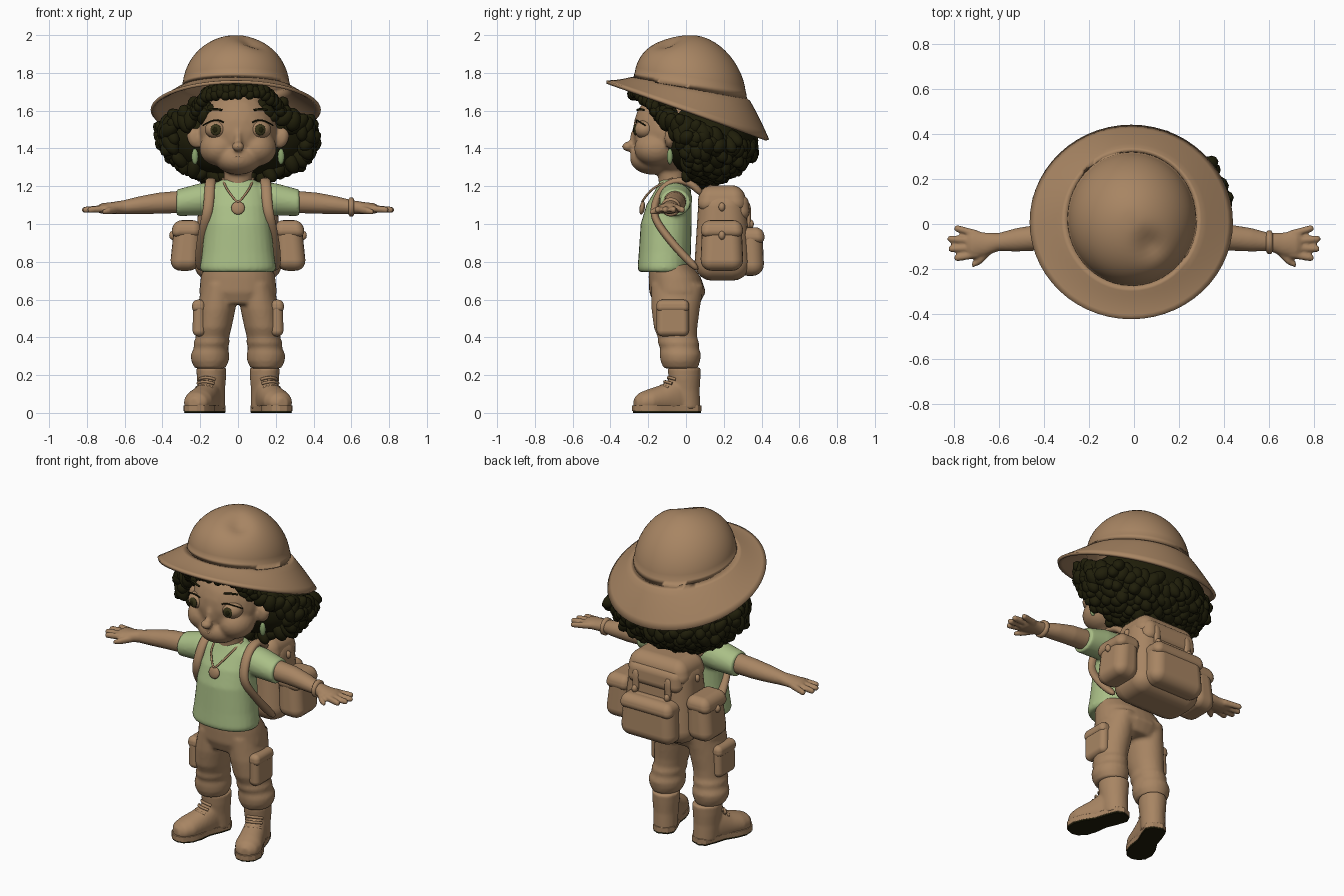
import bpy, bmesh, math, random
from math import sin, cos, pi, radians
from mathutils import Vector, Matrix

random.seed(4)
if "Cube" in bpy.data.objects:
    bpy.data.objects.remove(bpy.data.objects["Cube"])


def material(name, rgb):
    m = bpy.data.materials.new(name)
    m.use_nodes = True
    m.diffuse_color = (*rgb, 1)
    bsdf = m.node_tree.nodes["Principled BSDF"]
    bsdf.inputs["Base Color"].default_value = (*rgb, 1)
    bsdf.inputs["Roughness"].default_value = 0.8
    return m


TAN = material("warm_tan", (0.39, 0.235, 0.125))
GREEN = material("soft_green", (0.40, 0.52, 0.24))
LEAF = material("leaf_green", (0.25, 0.36, 0.15))
DARK = material("dark_hair", (0.014, 0.013, 0.003))
IRIS = material("olive_iris", (0.04, 0.035, 0.01))


def build(name, bm, mat, mirror=False, voxel=0, smooth=4, bevel=0, subsurf=0):
    """Turn a bmesh into a smooth object with the wanted modifiers."""
    bmesh.ops.recalc_face_normals(bm, faces=bm.faces)
    me = bpy.data.meshes.new(name)
    bm.to_mesh(me)
    bm.free()
    me.materials.append(mat)
    me.polygons.foreach_set("use_smooth", [True] * len(me.polygons))
    ob = bpy.data.objects.new(name, me)
    bpy.context.collection.objects.link(ob)
    if bevel:
        b = ob.modifiers.new("round", "BEVEL")
        b.width, b.segments, b.harden_normals = bevel, 5, True
    if subsurf:
        s = ob.modifiers.new("subdivide", "SUBSURF")
        s.levels = s.render_levels = subsurf
    if voxel:
        r = ob.modifiers.new("blend", "REMESH")
        r.mode, r.voxel_size, r.use_smooth_shade = "VOXEL", voxel, True
        s = ob.modifiers.new("relax", "SMOOTH")
        s.factor, s.iterations = 0.5, smooth
    if mirror:
        ob.modifiers.new("mirror", "MIRROR")
    return ob


def ball(bm, loc, size, rot=None, sub=3):
    mat = Matrix.Translation(loc) @ (rot or Matrix()) @ Matrix.Diagonal((*size, 1))
    bmesh.ops.create_icosphere(bm, subdivisions=sub, radius=1, matrix=mat)


def skin(bm, loops):
    """Bridge a stack of vertex loops and cap both ends."""
    for a, b in zip(loops, loops[1:]):
        for i in range(len(a)):
            bm.faces.new((a[i], a[i - 1], b[i - 1], b[i]))
    bm.faces.new(loops[0])
    bm.faces.new(loops[-1])


def loft(bm, axis, rings, power=1.0, n=28):
    """Skin ellipses (centre x, y, z, two radii) stacked along an axis."""
    u, v = [i for i in range(3) if i != axis]
    loops = []
    for x, y, z, ru, rv in rings:
        loop = []
        for i in range(n):
            c, s = cos(2 * pi * i / n), sin(2 * pi * i / n)
            p = [x, y, z]
            p[u] += ru * math.copysign(abs(c) ** power, c)
            p[v] += rv * math.copysign(abs(s) ** power, s)
            loop.append(bm.verts.new(p))
        loops.append(loop)
    skin(bm, loops)


def box(name, loc, size, bevel, taper=(1, 1), mirror=False, lean=0):
    """Rounded box, narrower at the top, optionally leaning sideways."""
    bm = bmesh.new()
    for w in bmesh.ops.create_cube(bm, size=1)["verts"]:
        if w.co.z > 0:
            w.co.x *= taper[0]
            w.co.y *= taper[1]
        w.co = Vector(loc) + w.co * Vector(size)
        w.co.x -= lean * (w.co.z - loc[2])
    build(name, bm, TAN, mirror, bevel=bevel)


def strap(name, pts, width, thick):
    """Mirrored flat band following a path seen from the side."""
    bm, rows = bmesh.new(), []
    for i, p in enumerate(pts):
        d = Vector(pts[min(i + 1, len(pts) - 1)]) - Vector(pts[max(i - 1, 0)])
        nrm = Vector((0, -d.z, d.y)).normalized() * thick / 2
        side = Vector((width / 2, 0, 0))
        c = Vector(p)
        rows.append([bm.verts.new(q) for q in (c - side - nrm, c + side - nrm, c + side + nrm, c - side + nrm)])
    skin(bm, rows)
    build(name, bm, TAN, True, subsurf=2)


def tube(name, pts, r, mat, mirror=False):
    cu = bpy.data.curves.new(name, "CURVE")
    cu.dimensions, cu.bevel_depth, cu.bevel_resolution, cu.use_fill_caps = "3D", r, 2, True
    sp = cu.splines.new("NURBS")
    sp.points.add(len(pts) - 1)
    for q, p in zip(sp.points, pts):
        q.co = (*p, 1)
    sp.use_endpoint_u, sp.order_u = True, 3
    cu.materials.append(mat)
    ob = bpy.data.objects.new(name, cu)
    bpy.context.collection.objects.link(ob)
    if mirror:
        ob.modifiers.new("mirror", "MIRROR")


# Hat: pinched crown with a band and a brim that droops to the back
bm, loops, N = bmesh.new(), [], 56
steps = [("dome", k / 14) for k in range(1, 14)] + [("band", 1), ("band", 1.025)] + [("brim", k / 7) for k in range(8)]
for kind, t in steps:
    loop = []
    for i in range(N):
        c, s = cos(2 * pi * i / N), sin(2 * pi * i / N)
        if kind == "brim":
            x, y = -0.012 + (0.282 + 0.163 * t) * c, 0.02 - 0.015 * t + (0.295 + 0.132 * t) * s
            z = (1 - t ** 1.1) * (1.725 - 0.17 * y) + t ** 1.1 * (1.6 - 0.36 * y)
        else:
            k = sin(t * pi / 2) if kind == "dome" else t
            x, y = -0.01 + 0.275 * k * c, 0.022 + 0.287 * k * s
            z = 1.722 - 0.17 * y * k + 0.27 * cos(t * pi / 2) if kind == "dome" else 1.75 - 0.17 * y - (t - 1)
            z -= 0.035 * math.exp(-((x - 0.07) ** 2 + (y + 0.09) ** 2) / 0.004)
        loop.append(bm.verts.new((x, y, z)))
    loops.append(loop)
skin(bm, loops)
bm.faces.ensure_lookup_table()
bmesh.ops.delete(bm, geom=[bm.faces[-1]], context="FACES_ONLY")
sol = build("sun_hat", bm, TAN).modifiers.new("thickness", "SOLIDIFY")
sol.thickness, sol.offset = 0.018, 0

# Head with round cheeks, chin, nose, ears and neck blended together
bm = bmesh.new()
ball(bm, (0, -0.085, 1.49), (0.207, 0.197, 0.225))
ball(bm, (0, -0.175, 1.345), (0.125, 0.122, 0.085))
ball(bm, (0, -0.308, 1.41), (0.034, 0.032, 0.027))
ball(bm, (0, -0.268, 1.45), (0.022, 0.03, 0.06))
loft(bm, 2, [(0, -0.07, 1.15, 0.075, 0.07), (0, -0.08, 1.36, 0.075, 0.075)])
for s in (1, -1):
    ball(bm, (s * 0.1, -0.16, 1.4), (0.105, 0.115, 0.095))
    ball(bm, (s * 0.228, -0.085, 1.455), (0.042, 0.03, 0.058), Matrix.Rotation(s * 0.35, 4, "Y"))
build("head", bm, TAN, voxel=0.01, smooth=8)

# Eyes, lashes, brows, smile
bm = bmesh.new()
ball(bm, (0.114, -0.217, 1.5), (0.062, 0.058, 0.05))
build("eyes", bm, TAN, True)
bm = bmesh.new()
ball(bm, (0.118, -0.268, 1.499), (0.029, 0.011, 0.03), Matrix.Rotation(0.2, 4, "Z"))
build("irises", bm, IRIS, True)
bm = bmesh.new()
ball(bm, (0.119, -0.275, 1.499), (0.015, 0.007, 0.016))
build("pupils", bm, DARK, True)
tube("upper_lashes", [(0.075, -0.262, 1.537), (0.1, -0.266, 1.552), (0.145, -0.255, 1.547), (0.185, -0.215, 1.522)], 0.004, DARK, True)
tube("eyebrows", [(0.085, -0.258, 1.603), (0.12, -0.247, 1.612), (0.155, -0.222, 1.603)], 0.006, DARK, True)
tube("mouth", [(-0.06, -0.268, 1.362), (-0.03, -0.289, 1.352), (0.03, -0.289, 1.352), (0.06, -0.268, 1.362)], 0.006, TAN)
bm = bmesh.new()
ball(bm, (0.228, -0.085, 1.357), (0.018, 0.016, 0.042))
build("earrings", bm, LEAF, True)

# Curly hair: a core covered in twisted curls, plus a fringe below the brim
bm = bmesh.new()
ball(bm, (0, 0.115, 1.45), (0.38, 0.255, 0.215))


def curl(p, r, stretch):
    rot = Matrix.Rotation(random.uniform(-1, 1), 4, "Y") @ Matrix.Rotation(random.uniform(-0.8, 0.8), 4, "X")
    ball(bm, p, (r, r, r * stretch), rot, 2)


for i in range(620):
    h, a = 1 - 2 * (i + 0.5) / 620, i * 2.39996
    w = math.sqrt(1 - h * h) * random.uniform(0.96, 1.03)
    x, y, z = 0.398 * w * cos(a), 0.075 + 0.285 * w * sin(a), 1.475 + 0.235 * h
    if z < 1.555 - 0.4 * y and y > -1.6 * (z - 1.25) ** 2 + 0.01:
        curl((x, y, z), random.uniform(0.03, 0.042), random.uniform(1.3, 1.8))
for i in range(25):
    a = radians(-90 + 7.5 * i)
    for inset, z in ((1, 1.695), (0.98, 1.715), (0.9, 1.735)):
        z += random.uniform(-0.012, 0.008) - 0.03 * sin(a) ** 2 - 0.1 * sin(a) ** 6
        curl((0.24 * inset * sin(a), -0.09 - 0.195 * inset * cos(a), z), 0.027, 1.2)
for s in (1, -1):
    for k in range(5):
        curl((s * (0.235 + 0.01 * k), -0.11 + 0.015 * k, 1.64 - 0.03 * k), 0.032, 1.3)
build("curly_hair", bm, DARK)

# Shirt with short sleeves
bm = bmesh.new()
loft(bm, 2, [(0, -0.117, 0.745, 0.19, 0.13), (0, -0.117, 0.765, 0.202, 0.14), (0, -0.112, 0.85, 0.19, 0.138),
             (0, -0.105, 1.0, 0.175, 0.135), (0, -0.09, 1.1, 0.165, 0.12), (0, -0.068, 1.18, 0.15, 0.095), (0, -0.065, 1.235, 0.09, 0.07)], 0.9)
for s in (1, -1):
    loft(bm, 0, [(s * 0.08, -0.055, 1.14, 0.085, 0.085), (s * 0.2, -0.055, 1.13, 0.088, 0.086), (s * 0.325, -0.058, 1.112, 0.08, 0.07)])
build("shirt", bm, GREEN, voxel=0.01)

# Arms and hands
bm = bmesh.new()
loft(bm, 0, [(0.26, -0.058, 1.12, 0.06, 0.06), (0.42, -0.06, 1.11, 0.058, 0.056), (0.52, -0.07, 1.1, 0.052, 0.047),
             (0.6, -0.08, 1.09, 0.04, 0.037), (0.66, -0.09, 1.085, 0.052, 0.032), (0.72, -0.09, 1.082, 0.062, 0.028), (0.74, -0.09, 1.08, 0.05, 0.02)])
for y0, y1, x1 in ((-0.047, -0.02, 0.797), (-0.076, -0.066, 0.826), (-0.105, -0.11, 0.822), (-0.133, -0.15, 0.797)):
    loft(bm, 0, [(0.69, y0, 1.083, 0.018, 0.02), (x1 - 0.012, y1, 1.075, 0.016, 0.017), (x1, y1, 1.075, 0.009, 0.009)], n=12)
loft(bm, 0, [(0.63, -0.105, 1.08, 0.025, 0.022), (0.68, -0.155, 1.07, 0.024, 0.02), (0.718, -0.182, 1.063, 0.013, 0.013)], n=12)
build("arms", bm, TAN, True, voxel=0.007, smooth=3)
bm = bmesh.new()
loft(bm, 0, [(0.585, -0.08, 1.09, 0.04, 0.04), (0.592, -0.08, 1.09, 0.052, 0.05), (0.608, -0.081, 1.09, 0.052, 0.05), (0.615, -0.081, 1.09, 0.04, 0.04)])
build("left_bracelet", bm, TAN)

# Necklace with a flat pendant
tube("necklace", [(-0.08, -0.07, 1.24), (-0.07, -0.165, 1.2), (-0.03, -0.215, 1.145), (0, -0.237, 1.11),
                  (0.03, -0.215, 1.145), (0.07, -0.165, 1.2), (0.08, -0.07, 1.24)], 0.006, TAN)
bm = bmesh.new()
ball(bm, (0, -0.232, 1.085), (0.036, 0.014, 0.036), Matrix.Rotation(-0.15, 4, "X"))
build("pendant", bm, TAN)

# Trousers with creased knees and gathered cuffs
bm = bmesh.new()
loft(bm, 2, [(0, -0.085, 0.79, 0.18, 0.11), (0, -0.06, 0.72, 0.197, 0.138), (0, -0.045, 0.64, 0.206, 0.15), (0, -0.05, 0.575, 0.16, 0.12)], 0.9)
for s in (1, -1):
    loft(bm, 2, [(s * x, y, z, rx, ry) for x, y, z, rx, ry in (
        (0.1, -0.045, 0.68, 0.09, 0.14), (0.115, -0.055, 0.55, 0.102, 0.128), (0.13, -0.055, 0.45, 0.096, 0.115),
        (0.135, -0.045, 0.4, 0.088, 0.104), (0.14, -0.04, 0.37, 0.096, 0.11), (0.143, -0.035, 0.345, 0.09, 0.102),
        (0.148, -0.03, 0.31, 0.102, 0.11), (0.148, -0.03, 0.275, 0.1, 0.105), (0.148, -0.028, 0.235, 0.08, 0.09))])
build("trousers", bm, TAN, voxel=0.011, smooth=3)
box("cargo_pockets", (0.206, -0.07, 0.495), (0.07, 0.17, 0.18), 0.034, (0.9, 1), True)
box("cargo_pocket_flaps", (0.208, -0.07, 0.567), (0.076, 0.178, 0.065), 0.028, (0.85, 0.95), True)

# Boots turned outward, with welts, laces and dark soles
TURN = Matrix.Translation((0.138, 0, 0)) @ Matrix.Rotation(radians(20), 4, "Z")
bm = bmesh.new()
loft(bm, 2, [(0, 0.005, 0.02, 0.068, 0.072), (0, -0.005, 0.12, 0.07, 0.078), (0, -0.008, 0.18, 0.076, 0.085), (0, -0.01, 0.24, 0.078, 0.09)])
loft(bm, 1, [(0, 0.05, 0.07, 0.05, 0.07), (0, -0.06, 0.08, 0.065, 0.11), (0, -0.14, 0.068, 0.072, 0.08),
             (0, -0.21, 0.06, 0.078, 0.066), (0, -0.26, 0.055, 0.064, 0.052), (0, -0.288, 0.05, 0.03, 0.03)])
for w in bm.verts:
    w.co.z = max(w.co.z, 0.02)
bm.transform(TURN)
build("boots", bm, TAN, True, voxel=0.009)


def sole(name, grow, z0, z1, mat):
    bm = bmesh.new()
    half = [(0.03, 0.075), (0.06, 0.045), (0.062, -0.02), (0.058, -0.09), (0.074, -0.16), (0.076, -0.22), (0.055, -0.27), (0.02, -0.292)]
    outline = half + [(-x, y) for x, y in reversed(half)]
    skin(bm, [[bm.verts.new((x * grow, y * grow, z)) for x, y in outline] for z in (z0, z1)])
    bm.transform(TURN)
    build(name, bm, mat, True, bevel=0.003)


sole("boot_soles", 1.0, 0, 0.011, DARK)
sole("boot_welts", 1.02, 0.009, 0.04, TAN)
for k in range(4):
    y, z = -0.145 + 0.02 * k, 0.145 + 0.022 * k
    tube(f"boot_lace_{k + 1}", [TURN @ Vector(p) for p in ((-0.045, y + 0.03, z - 0.012), (0, y - 0.014, z + 0.008), (0.045, y + 0.03, z - 0.012))], 0.008, TAN, True)

# Backpack: soft body, lid, pockets with flaps, buckles and straps
box("backpack_body", (0, 0.192, 0.945), (0.48, 0.305, 0.49), 0.1, (0.84, 0.8))
box("backpack_lid", (0, 0.19, 1.135), (0.42, 0.275, 0.14), 0.06, (0.85, 0.82))
box("lid_flap", (0, 0.265, 1.09), (0.37, 0.15, 0.14), 0.05, (0.95, 0.85))
box("back_pocket", (0, 0.34, 0.855), (0.37, 0.15, 0.26), 0.065, (0.92, 0.85))
box("back_pocket_flap", (0, 0.345, 0.94), (0.36, 0.155, 0.085), 0.04, (0.93, 0.8))
box("side_pockets", (0.272, 0.19, 0.885), (0.16, 0.23, 0.265), 0.06, (0.92, 0.9), True, 0.08)
box("side_pocket_flaps", (0.272, 0.19, 0.975), (0.166, 0.236, 0.09), 0.042, (0.85, 0.88), True, 0.08)
strap("lid_straps", [(0.11, 0.325, 1.12), (0.11, 0.335, 1.07), (0.11, 0.33, 1.03), (0.11, 0.335, 0.97)], 0.045, 0.026)
strap("shoulder_straps", [(0.13, 0.09, 1.15), (0.14, 0.03, 1.22), (0.145, -0.06, 1.235), (0.15, -0.13, 1.19), (0.155, -0.175, 1.09),
                          (0.17, -0.165, 1.02), (0.19, -0.09, 0.92), (0.2, -0.02, 0.84), (0.2, 0.07, 0.75)], 0.06, 0.045)
bm = bmesh.new()
for p in ((0.11, 0.342, 1.0), (0.208, 0.19, 1.09), (0.347, 0.19, 0.94)):
    ball(bm, p, (0.018, 0.018, 0.024), sub=2)
build("buckles", bm, TAN, True)
tube("carry_handle", [(-0.06, 0.13, 1.19), (-0.05, 0.13, 1.23), (0.05, 0.13, 1.23), (0.06, 0.13, 1.19)], 0.012, TAN)
